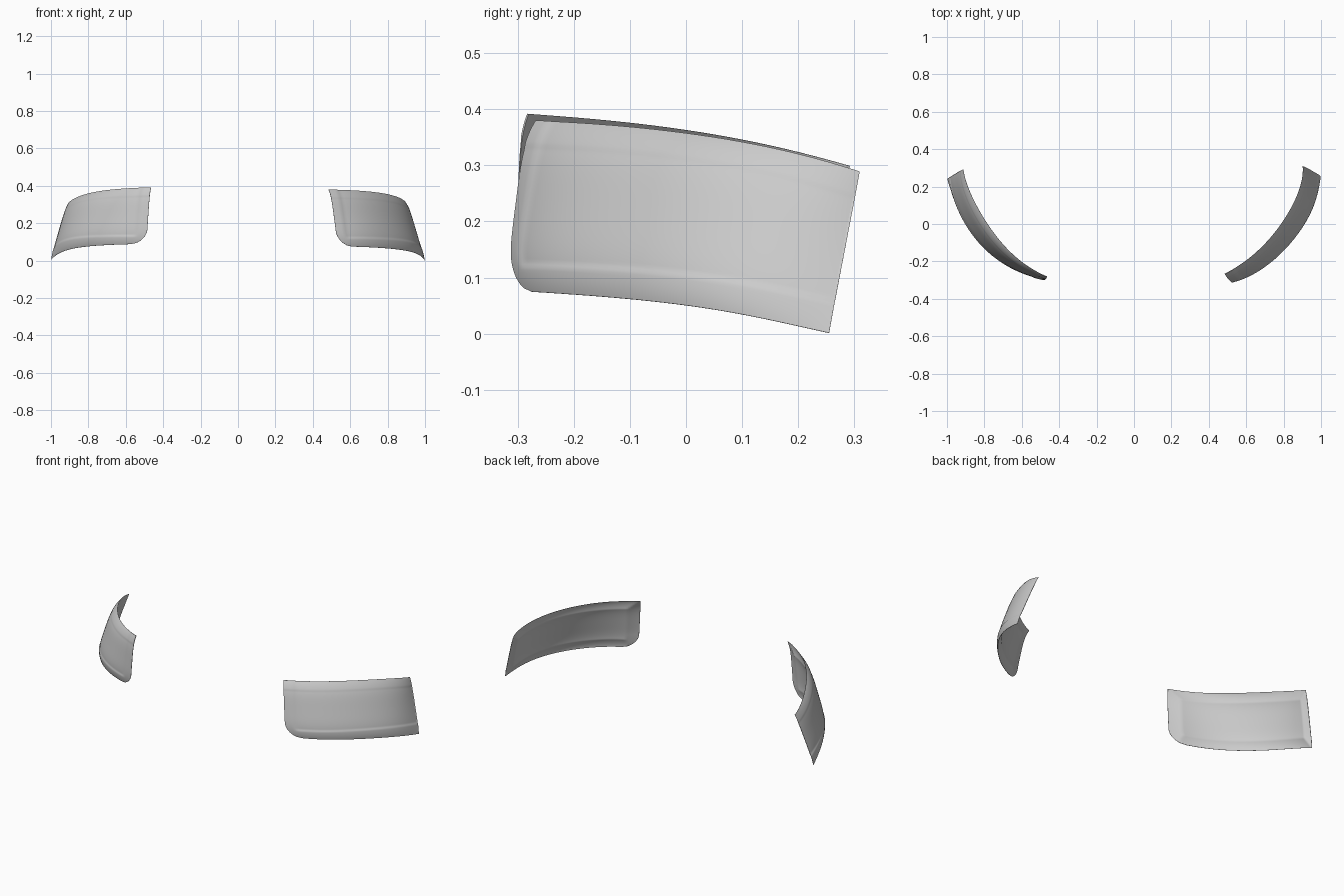
import bpy, bmesh, math
from mathutils import Vector

cube = bpy.data.objects.get("Cube")
if cube:
    bpy.data.objects.remove(cube)

paint = bpy.data.materials.new("light_grey_paint")
paint.use_nodes = True
grey = (0.6, 0.6, 0.6, 1)
paint.diffuse_color = grey
paint.node_tree.nodes["Principled BSDF"].inputs["Base Color"].default_value = grey

COLS, ROWS = 90, 60


def curve_at(points, t):
    """Smooth curve through evenly spaced points."""
    n = len(points) - 1
    total = Vector((0, 0, 0))
    for i, p in enumerate(points):
        w = 1.0
        for j in range(n + 1):
            if j != i:
                w *= (t * n - j) / (i - j)
        total += Vector(p) * w
    return total


def step(a, b, x):
    t = max(0.0, min(1.0, (x - a) / (b - a)))
    return t * t * (3 - 2 * t)


def corner_start(v, height=0.26, length=0.09):
    """Rounds the lower front corner."""
    if v >= height:
        return 0.0
    return length * (1 - math.sqrt(max(0, 1 - ((height - v) / height) ** 2)))


def build_panel(name, top, bottom, swell, side):
    def base(u, v):
        return curve_at(bottom, u).lerp(curve_at(top, u), v)

    def outward(u, v):
        e = 0.01
        along = base(u + e, v) - base(u - e, v)
        up = base(u, v + e) - base(u, v - e)
        return along.cross(up).normalized() * side

    def surface(s, v, inner):
        u0 = corner_start(v)
        u = u0 + (1 - u0) * s
        ends = 2.5 * s
        # cross-section curls in near the upper and lower edges
        front, middle, rear = swell
        amount = (front * (1 - u) * (1 - 2 * u) + middle * 4 * u * (1 - u)
                  + rear * u * (2 * u - 1))
        bulge = amount * (1 - (2 * v - 1) ** 4)
        if inner:
            # chamfered flange around the raised back face
            margin = min(v, 1 - v, ends, 2.5 * (1 - s))
            depth = 0.003 + 0.02 * min(1, margin / 0.17)
        else:
            # shallow recessed field, open at the rear end
            low = 0.12 + 0.05 * u
            field = step(low, low + 0.04, v) * step(0.11, 0.16, ends)
            depth = 0.0035 * field + 0.0015 * step(0.14, 0.18, 1 - v)
        return base(u, v) + outward(u, v) * (bulge - depth)

    bm = bmesh.new()
    skins = []
    for inner in (False, True):
        grid = [[bm.verts.new(surface(i / COLS, j / ROWS, inner))
                 for j in range(ROWS + 1)] for i in range(COLS + 1)]
        skins.append(grid)
        for i in range(COLS):
            for j in range(ROWS):
                bm.faces.new((grid[i][j], grid[i + 1][j],
                              grid[i + 1][j + 1], grid[i][j + 1]))

    # thin edge joining outer and inner skins
    def border(g):
        return ([g[i][0] for i in range(COLS)]
                + [g[COLS][j] for j in range(ROWS)]
                + [g[i][ROWS] for i in range(COLS, 0, -1)]
                + [g[0][j] for j in range(ROWS, 0, -1)])
    a, b = border(skins[0]), border(skins[1])
    for k in range(len(a)):
        m = (k + 1) % len(a)
        bm.faces.new((a[k], a[m], b[m], b[k]))

    bmesh.ops.recalc_face_normals(bm, faces=bm.faces)
    mesh = bpy.data.meshes.new(name)
    bm.to_mesh(mesh)
    bm.free()
    mesh.materials.append(paint)
    obj = bpy.data.objects.new(name, mesh)
    bpy.context.collection.objects.link(obj)
    bpy.ops.object.select_all(action='DESELECT')
    obj.select_set(True)
    bpy.context.view_layer.objects.active = obj
    bpy.ops.object.shade_smooth_by_angle(angle=math.radians(30))


# edge paths run from the inner front end to the rear end
build_panel(
    "left_corner_panel",
    [(.485, -.268, .38), (.68, -.13, .372), (.81, .03, .354),
     (.885, .18, .326), (.905, .31, .29)],
    [(.53, -.305, .077), (.74, -.195, .07), (.885, -.04, .056),
     (.965, .105, .034), (1, .255, .002)], (.02, .022, .006), 1)
build_panel(
    "right_corner_panel",
    [(-.465, -.283, .392), (-.66, -.155, .382), (-.79, .005, .363),
     (-.875, .16, .334), (-.915, .292, .3)],
    [(-.487, -.29, .09), (-.71, -.195, .083), (-.86, -.055, .069),
     (-.95, .1, .044), (-1, .24, .007)], (.015, .028, .006), -1)
